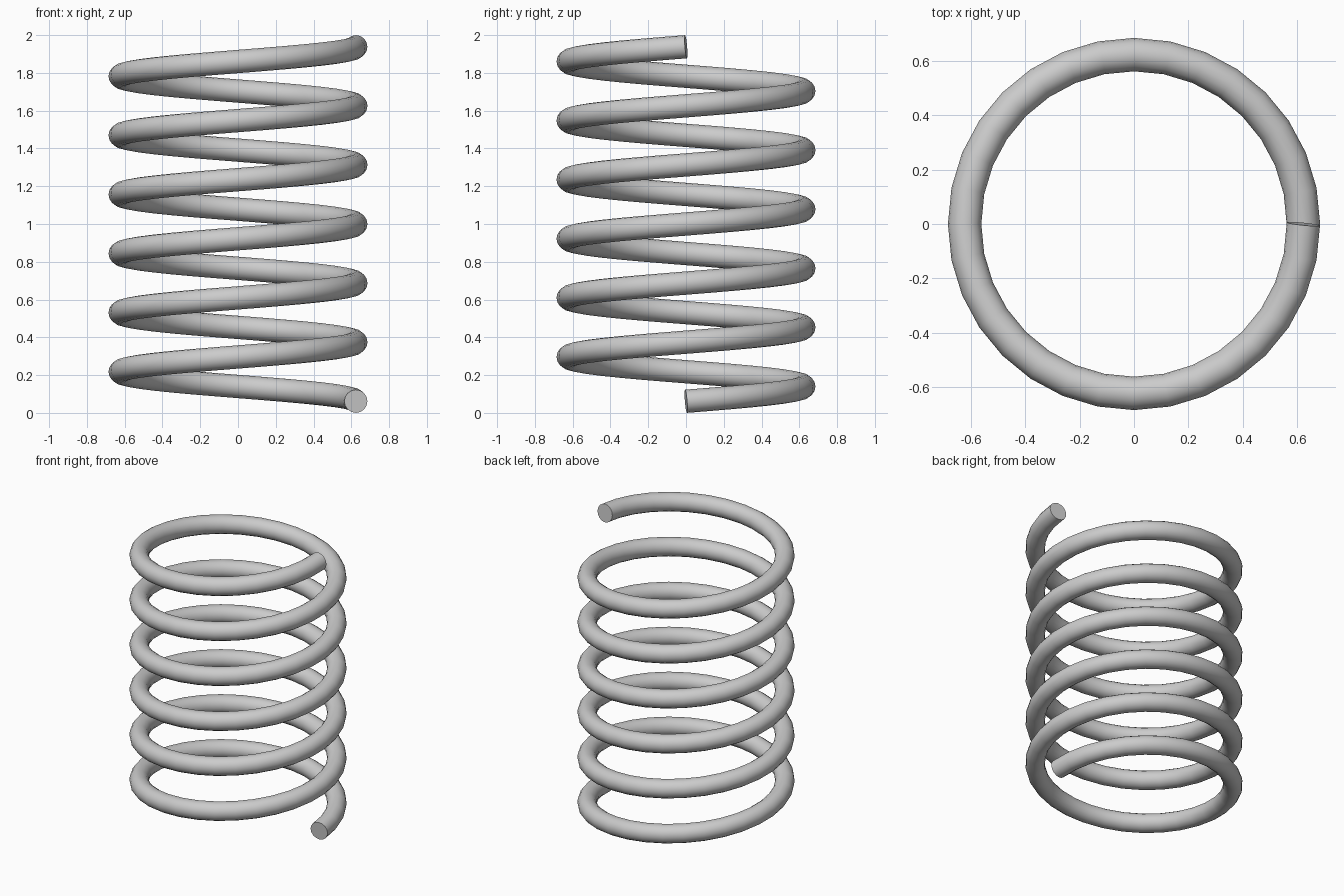
import bpy
from math import sin, cos, pi

if "Cube" in bpy.data.objects:
    bpy.data.objects.remove(bpy.data.objects["Cube"])

TURNS, STEPS = 6, 32            # coils, segments per coil
COIL_R, WIRE_R = 0.624, 0.0615  # coil centreline radius, wire radius
Z0, Z1 = WIRE_R, 2.0 - WIRE_R

# Helical centreline of the wire
curve = bpy.data.curves.new("coil_spring", 'CURVE')
curve.dimensions = '3D'
curve.twist_mode = 'Z_UP'
spline = curve.splines.new('POLY')
n = TURNS * STEPS
spline.points.add(n)
for i, p in enumerate(spline.points):
    a = 2 * pi * i / STEPS
    p.co = (COIL_R * cos(a), COIL_R * sin(a), Z0 + (Z1 - Z0) * i / n, 1)
spline.use_smooth = True

# Round wire with closed ends
curve.bevel_depth = WIRE_R
curve.bevel_resolution = 6
curve.use_fill_caps = True

spring = bpy.data.objects.new("coil_spring", curve)
bpy.context.collection.objects.link(spring)

# Turn into a mesh, smooth along the wire, sharp at the end caps
bpy.context.view_layer.objects.active = spring
spring.select_set(True)
bpy.ops.object.convert(target='MESH')
bpy.ops.object.shade_smooth_by_angle()
